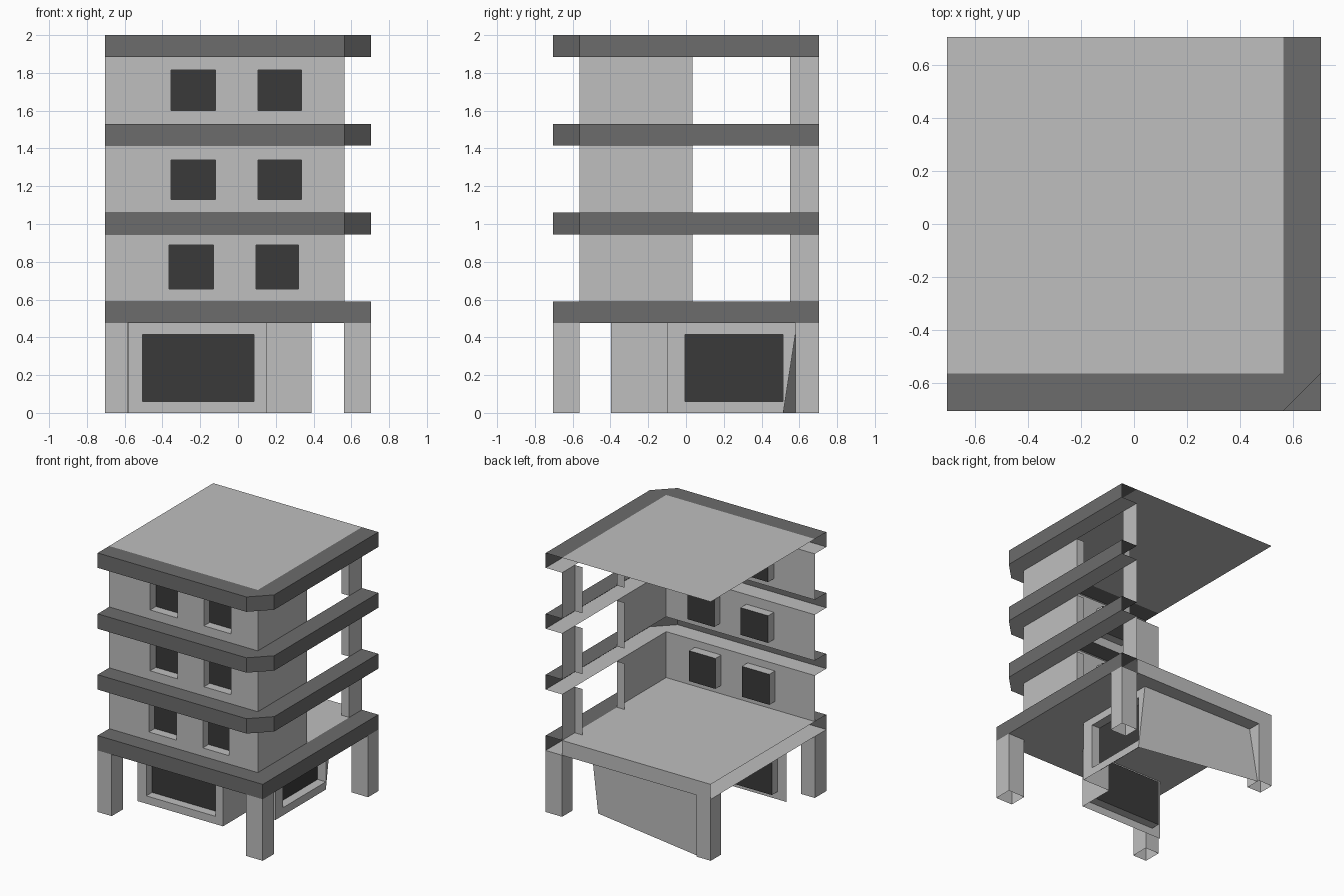
import bpy, bmesh
from mathutils import Vector

if "Cube" in bpy.data.objects:
    bpy.data.objects.remove(bpy.data.objects["Cube"])

# --- colours ---
def material(name, v):
    m = bpy.data.materials.new(name)
    m.diffuse_color = (v, v, v, 1)
    m.use_nodes = True
    m.node_tree.nodes["Principled BSDF"].inputs["Base Color"].default_value = m.diffuse_color
    return m

MATS = [material("light_grey", 0.52), material("dark_grey", 0.15),
        material("charcoal", 0.042)]
LIGHT, DARK, GLASS = 0, 1, 2
E, I = 0.705, 0.565          # outer edge and wall line
UP = Vector((0, 0, 1))


def make(name, faces):
    """Build an object from (material, points) pairs."""
    bm = bmesh.new()
    for mat, pts in faces:
        f = bm.faces.new([bm.verts.new(p) for p in pts])
        f.material_index = mat
    bmesh.ops.remove_doubles(bm, verts=bm.verts, dist=0.0005)
    me = bpy.data.meshes.new(name)
    bm.to_mesh(me)
    bm.free()
    for m in MATS:
        me.materials.append(m)
    ob = bpy.data.objects.new(name, me)
    bpy.context.collection.objects.link(ob)
    return ob


def wall(p0, p1, z0, z1, windows=(), depth=0.07):
    """Upright sheet from p0 to p1 with recessed windows (u0, u1, z0, z1)."""
    a, b = Vector((*p0, 0)), Vector((*p1, 0))
    length = (b - a).length
    d = (b - a).normalized()
    back = -d.cross(UP) * depth

    def rect(u0, u1, w0, w1):
        return [a + d * u + UP * w
                for u, w in ((u0, w0), (u1, w0), (u1, w1), (u0, w1))]

    us = sorted({0, length, *[u for w in windows for u in w[:2]]})
    zs = sorted({z0, z1, *[z for w in windows for z in w[2:]]})
    faces = []
    for u0, u1 in zip(us, us[1:]):
        for w0, w1 in zip(zs, zs[1:]):
            cu, cz = (u0 + u1) / 2, (w0 + w1) / 2
            if not any(w[0] < cu < w[1] and w[2] < cz < w[3] for w in windows):
                faces.append((LIGHT, rect(u0, u1, w0, w1)))
    for w in windows:
        r = rect(*w)
        for i in range(4):
            p, q = r[i], r[(i + 1) % 4]
            faces.append((LIGHT, [p, q, q + back, p + back]))
        faces.append((GLASS, [p + back for p in r]))
    return faces


def sheet(x0, x1, y0, y1, z, up=True):
    pts = [(x0, y0, z), (x1, y0, z), (x1, y1, z), (x0, y1, z)]
    return (LIGHT, pts if up else pts[::-1])


def band(name, z0, z1, chamfer):
    """Hollow ledge along the front and right sides."""
    if chamfer:
        outer = [(-E, -E), (I, -E), (E, -I), (E, E)]
        inner = [(-E, -I), (I, -I), (I, -I), (I, E)]
    else:
        outer = [(-E, -E), (E, -E), (E, E)]
        inner = [(-E, -I), (I, -I), (I, E)]
    faces = []
    for i in range(len(outer) - 1):
        o0, o1, n1, n0 = outer[i], outer[i + 1], inner[i + 1], inner[i]
        ring = [o0, o1, n1] + ([n0] if n0 != n1 else [])
        faces.append((DARK, [(*o0, z0), (*o1, z0), (*o1, z1), (*o0, z1)]))
        faces.append((DARK, [(*p, z1) for p in ring]))
        faces.append((LIGHT, [(*p, z0) for p in ring[::-1]]))
    make(name, faces)


# --- ledges between storeys ---
TOPS = [0.59, 1.06, 1.53, 2.0]
for i, z in enumerate(TOPS):
    band(f"ledge_{i}", z - 0.115, z, i > 0)

# --- roof and first floor slab with its back beam ---
make("roof", [sheet(-E, I, -I, E, 2.0)])
make("floor_slab", [sheet(-E, I, -I, E, 0.59), sheet(-E, I, -I, E, 0.475, False)]
     + wall((I, E), (-E, E), 0.475, 0.59))

# --- upper storeys: front wall, side wall and rear pillar ---
STOREYS = [(0.59, 0.945, (-0.365, -0.13), (0.095, 0.32), 0.655, 0.89),
           (1.06, 1.415, (-0.355, -0.12), (0.105, 0.335), 1.13, 1.34),
           (1.53, 1.885, (-0.355, -0.12), (0.105, 0.335), 1.60, 1.815)]
for i, (z0, z1, wa, wb, h0, h1) in enumerate(STOREYS, 1):
    wins = [(w[0] + E, w[1] + E, h0, h1) for w in (wa, wb)]
    make(f"front_wall_{i}", wall((-E, -I), (I, -I), z0, z1, wins))
    make(f"side_wall_{i}", wall((I, -I), (I, 0.035), z0, z1)
         + wall((I, 0.035), (0.50, 0.035), z0, z1))
    make(f"rear_pillar_{i}", wall((0.50, 0.55), (I, 0.55), z0, z1)
         + wall((I, 0.55), (I, E), z0, z1))

# --- ground floor posts ---
for name, x0, x1, y0, y1 in (("front_left_post", -E, -0.585, -E, -I),
                             ("front_right_post", 0.56, E, -E, -I),
                             ("back_right_post", I, E, 0.58, E),
                             ("back_left_post", -E, -0.585, 0.58, E)):
    c = [(x0, y0), (x1, y0), (x1, y1), (x0, y1)]
    make(name, [f for k in range(4)
                for f in wall(c[k], c[(k + 1) % 4], 0, 0.475)])

# --- ground floor shop with a notched corner ---
H = 0.475
make("shop_front", wall((-0.58, -0.397), (0.15, -0.397), 0, H,
                        [(0.075, 0.665, 0.06, 0.415)]))
make("shop_corner", wall((0.15, -0.397), (0.15, -0.10), 0, H)
     + wall((0.15, -0.10), (0.39, -0.10), 0, H))
side = wall((0.39, -0.10), (0.39, 0.515), 0, H, [(0.095, 0.614, 0.06, 0.415)])
side.append((LIGHT, [(0.39, 0.515, 0), (0.39, 0.588, H), (0.39, 0.515, H)]))
make("shop_side", side)
# leaning back wall
make("shop_back", [(LIGHT, [(0.39, 0.515, 0), (-0.585, 0.69, 0),
                            (-0.585, 0.60, H), (0.39, 0.588, H)])])
